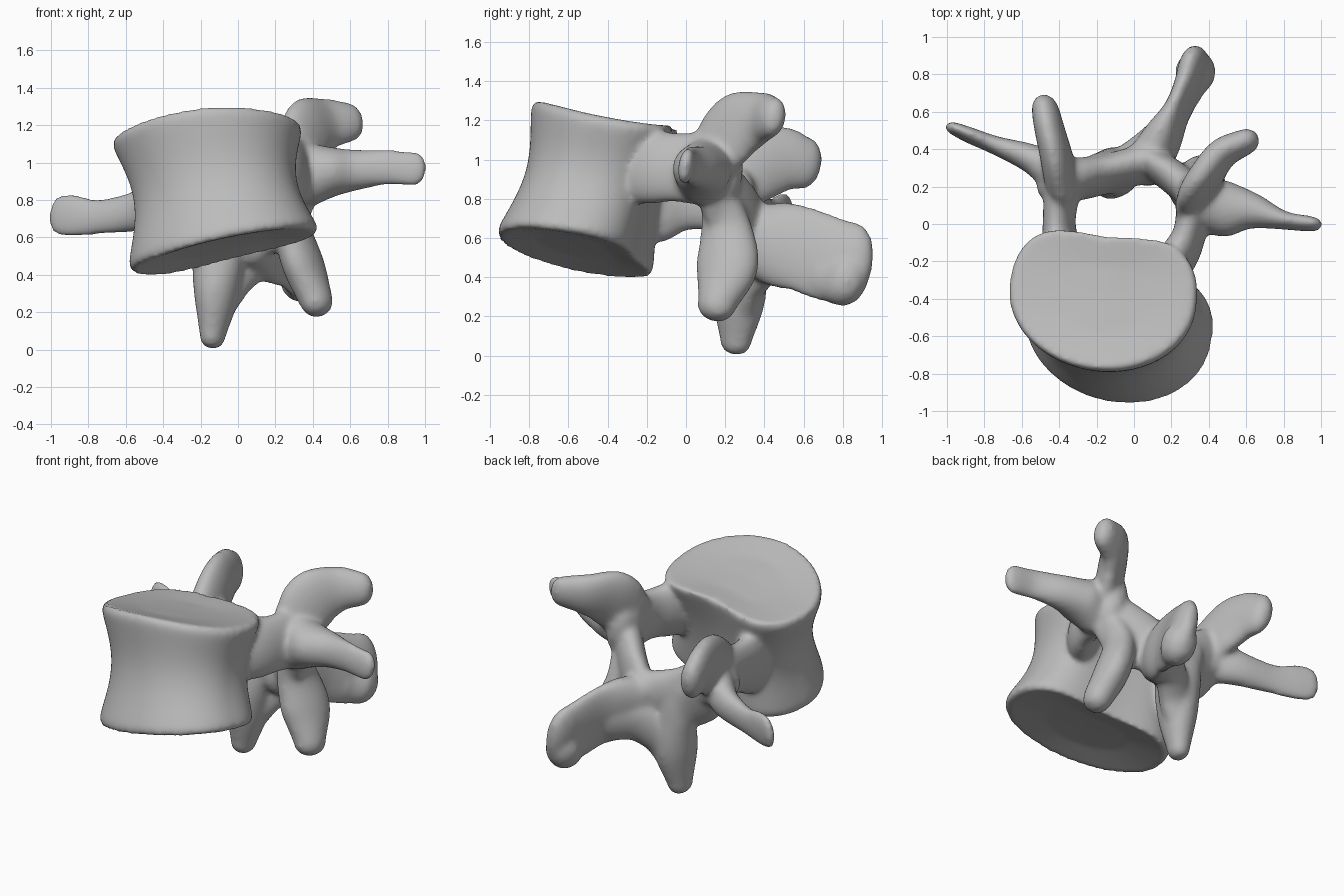
import bpy, bmesh, math
from mathutils import Vector

if "Cube" in bpy.data.objects:
    bpy.data.objects.remove(bpy.data.objects["Cube"], do_unlink=True)

bone = bpy.data.materials.new("bone grey")
bone.use_nodes = True
GREY = (0.5, 0.5, 0.5, 1)
bone.diffuse_color = GREY
bone.node_tree.nodes["Principled BSDF"].inputs["Base Color"].default_value = GREY

UP = (-0.14, 0.17, 1)     # the bone's own tilted upright
BACK = (0.33, 0.92, 0)
parts = []


def skin(name, rings):
    """Bridge equal rings of points into one closed mesh."""
    bm = bmesh.new()
    rows = [[bm.verts.new(p) for p in ring] for ring in rings]
    n = len(rows[0])
    for a, b in zip(rows, rows[1:]):
        for i in range(n):
            j = (i + 1) % n
            bm.faces.new((a[i], a[j], b[j], b[i]))
    bm.faces.new(rows[0][::-1])
    bm.faces.new(rows[-1])
    bmesh.ops.recalc_face_normals(bm, faces=bm.faces)
    mesh = bpy.data.meshes.new(name)
    bm.to_mesh(mesh)
    bm.free()
    mesh.materials.append(bone)
    obj = bpy.data.objects.new(name, mesh)
    bpy.context.collection.objects.link(obj)
    parts.append(obj)


def spline(points, steps=6):
    """Catmull-Rom through points holding position and two radii."""
    p = [Vector(q) for q in points]
    p = [2 * p[0] - p[1]] + p + [2 * p[-1] - p[-2]]
    out = []
    for a, b, c, d in zip(p, p[1:], p[2:], p[3:]):
        for k in range(steps):
            t = k / steps
            out.append(0.5 * (2 * b + (c - a) * t + (2 * a - 5 * b + 4 * c - d) * t * t
                              + (3 * b - a - 3 * c + d) * t ** 3))
    return out + [p[-2]]


def process(name, points, ref=UP):
    """Round-ended strut: x, y, z, half thickness, half height along ref."""
    path = spline(points)
    pos = [Vector(q[:3]) for q in path]
    last = len(path) - 1
    rings = []

    def ring(i, shift, scale):
        t = (pos[min(i + 1, last)] - pos[max(i - 1, 0)]).normalized()
        b = Vector(ref) - t * t.dot(Vector(ref))
        b.normalize()
        a = t.cross(b)
        s, u = path[i][3], path[i][4]
        centre = pos[i] + t * shift * math.sqrt(s * u)
        rings.append([centre + scale * (a * s * math.cos(w) + b * u * math.sin(w))
                      for w in (k * math.tau / 20 for k in range(20))])

    cap = [math.radians(d) for d in (80, 55, 28)]
    for w in cap:
        ring(0, -math.sin(w), math.cos(w) ** 0.8)
    for i in range(last + 1):
        ring(i, 0, 1)
    for w in reversed(cap):
        ring(last, math.sin(w), math.cos(w) ** 0.8)
    skin(name, rings)


# Vertebral body: waisted kidney-shaped drum between two tilted endplates
def body_ring(t, scale, n=64):
    ring = []
    turn = math.radians(-14 + 8 * t)
    back_scale = scale if scale < 0.8 else (1 + scale) / 2
    for i in range(n):
        w = i * math.tau / n
        c, s = math.cos(w), math.sin(w)
        x = 0.505 * c * scale
        if s < 0:
            y = 0.4 * s * scale
        else:
            y = (0.41 * s ** 0.75 - 0.09 * s ** 6) * back_scale
        dx = x * math.cos(turn) - y * math.sin(turn)
        dy = x * math.sin(turn) + y * math.cos(turn)
        z = 0.53 + 0.69 * t + (0.2 - 0.12 * t) * dx - 0.18 * dy - 0.22 * t * dx * dx
        ring.append((-0.08 - 0.09 * t + dx, -0.56 + 0.18 * t + dy, z))
    return ring


rim = [(0.04, 0.05), (0.035, 0.5), (0.0, 0.88), (-0.01, 0.97)]
waist = [(t, 1 - 0.14 * math.sin(math.pi * (t - 0.04) / 0.92) ** 1.2)
         for t in (0.04 + 0.92 * k / 24 for k in range(24))]
waist.append((0.96, 1.0))
skin("body", [body_ring(t, s) for t, s in
              rim + waist + [(1 - t, s) for t, s in reversed(rim)]])

# Pedicles joining the body to the arch
process("left_pedicle", [(0.13, -0.32, 0.95, 0.1, 0.18), (0.24, -0.17, 0.96, 0.1, 0.19),
                         (0.3, -0.04, 0.96, 0.085, 0.18), (0.33, 0.15, 0.95, 0.1, 0.2)])
process("right_pedicle", [(-0.36, -0.3, 0.78, 0.1, 0.22), (-0.39, -0.13, 0.81, 0.1, 0.23),
                          (-0.4, 0.02, 0.82, 0.085, 0.18), (-0.38, 0.22, 0.82, 0.1, 0.2)])

# Transverse processes
process("left_transverse_process", [(0.4, 0.09, 0.94, 0.14, 0.17), (0.5, 0.08, 0.95, 0.15, 0.135),
                                    (0.63, 0.07, 0.96, 0.1, 0.11), (0.8, 0.02, 0.975, 0.05, 0.095),
                                    (0.945, 0.0, 0.965, 0.04, 0.095)])
process("right_transverse_process", [(-0.42, 0.26, 0.79, 0.1, 0.15), (-0.54, 0.345, 0.74, 0.08, 0.11),
                                     (-0.74, 0.42, 0.71, 0.05, 0.095),
                                     (-0.88, 0.475, 0.715, 0.042, 0.115), (-0.95, 0.505, 0.72, 0.035, 0.11)])

# Superior articular processes: curled upright blades
process("left_superior_process", [(0.34, 0.16, 1.05, 0.085, 0.17), (0.38, 0.25, 1.16, 0.085, 0.19),
                                  (0.47, 0.375, 1.205, 0.08, 0.145), (0.585, 0.435, 1.215, 0.07, 0.11)])
process("right_superior_process", [(-0.39, 0.24, 0.9, 0.09, 0.18), (-0.42, 0.38, 0.98, 0.085, 0.19),
                                   (-0.45, 0.5, 1.0, 0.08, 0.17), (-0.47, 0.59, 0.985, 0.075, 0.14)])

# Laminae closing the canal
process("left_lamina", [(0.32, 0.16, 0.88, 0.09, 0.15), (0.21, 0.25, 0.72, 0.09, 0.19),
                        (0.08, 0.34, 0.64, 0.08, 0.16)])
process("right_lamina", [(-0.37, 0.23, 0.82, 0.11, 0.17), (-0.2, 0.255, 0.66, 0.1, 0.21),
                         (0.04, 0.32, 0.62, 0.1, 0.18)])

# Inferior articular processes hanging below
process("left_inferior_process", [(0.31, 0.17, 0.8, 0.085, 0.1), (0.29, 0.205, 0.65, 0.095, 0.135),
                                  (0.35, 0.21, 0.45, 0.105, 0.165), (0.415, 0.16, 0.27, 0.09, 0.105)], BACK)
process("right_inferior_process", [(-0.2, 0.28, 0.73, 0.09, 0.1), (-0.115, 0.28, 0.54, 0.14, 0.12),
                                   (-0.115, 0.27, 0.3, 0.12, 0.14), (-0.135, 0.255, 0.08, 0.07, 0.085)], BACK)

# Spinous process: deep plate with a thickened, drooping end
process("spinous_process", [(0.09, 0.35, 0.6, 0.12, 0.18), (0.16, 0.47, 0.57, 0.1, 0.22),
                            (0.23, 0.6, 0.54, 0.065, 0.22), (0.29, 0.74, 0.49, 0.07, 0.22),
                            (0.315, 0.83, 0.48, 0.075, 0.21)])
process("spinous_knob", [(0.3, 0.72, 0.42, 0.07, 0.13), (0.325, 0.8, 0.39, 0.11, 0.14)])
# Web of bone from the spinous root down to the right inferior process
process("spinous_web", [(0.18, 0.53, 0.5, 0.07, 0.14), (0.07, 0.42, 0.49, 0.08, 0.14),
                        (-0.03, 0.34, 0.4, 0.085, 0.13), (-0.1, 0.3, 0.27, 0.08, 0.11)])

# Fuse every part into one smooth bone
bpy.ops.object.select_all(action='DESELECT')
for part in parts:
    part.select_set(True)
bpy.context.view_layer.objects.active = parts[0]
bpy.ops.object.join()
bone_obj = bpy.context.object
bone_obj.name = "vertebra"
remesh = bone_obj.modifiers.new("fuse", 'REMESH')
remesh.mode = 'VOXEL'
remesh.voxel_size = 0.015
remesh.use_smooth_shade = True
soften = bone_obj.modifiers.new("soften", 'SMOOTH')
soften.factor = 0.5
soften.iterations = 14
bpy.ops.object.shade_smooth()
